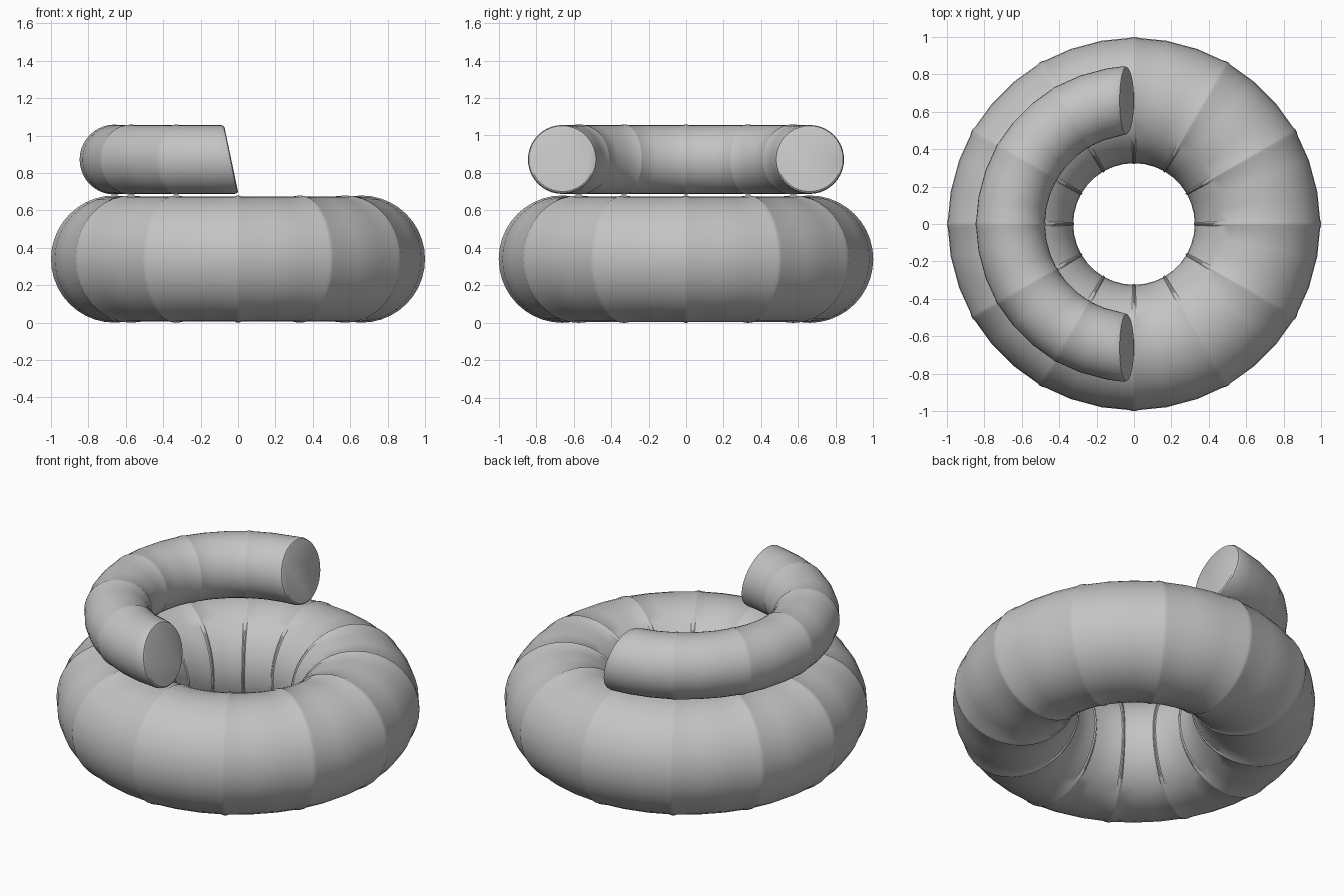
import bpy, bmesh
from math import sin, cos, radians, pi

cube = bpy.data.objects.get("Cube")
if cube:
    bpy.data.objects.remove(cube)

grey = bpy.data.materials.new("soft_grey")
grey.use_nodes = True
colour = (0.55, 0.55, 0.55, 1)
grey.diffuse_color = colour
grey.node_tree.nodes["Principled BSDF"].inputs["Base Color"].default_value = colour

SIDES = 40
MAJOR = 0.66


def ring_angles(start, end, step=10, seam=30):
    """Ring angles with a raised welded seam every 30 degrees."""
    rings = []
    for a in range(start, end + 1, step):
        if a % seam:
            rings.append((a, 0))
        else:
            rings += [(a - 1.4, 0), (a - 0.5, 0.005), (a + 0.5, 0.005), (a + 1.4, 0)]
    return rings


def swept_ring(bm, angle, radius, height):
    """Circular cross-section at one angle around the z axis."""
    a = radians(angle)
    verts = []
    for i in range(SIDES):
        t = 2 * pi * i / SIDES
        r = MAJOR + radius * cos(t)
        verts.append(bm.verts.new((r * cos(a), r * sin(a), height + radius * sin(t))))
    return verts


def end_ring(bm, side, radius, height, x):
    """Cross-section leaning back towards its top, for a slanted tube end."""
    verts = []
    for i in range(SIDES):
        t = 2 * pi * i / SIDES
        verts.append(bm.verts.new((x - 0.036 * sin(t),
                                   side * (MAJOR + radius * cos(t)),
                                   height + radius * sin(t))))
    return verts


def finish(name, bm, rings, closed):
    pairs = list(zip(rings, rings[1:]))
    if closed:
        pairs.append((rings[-1], rings[0]))
    for a, b in pairs:
        for i in range(SIDES):
            j = (i + 1) % SIDES
            bm.faces.new((a[i], a[j], b[j], b[i]))
    if not closed:
        bm.faces.new(rings[0])
        bm.faces.new(rings[-1])
    bmesh.ops.recalc_face_normals(bm, faces=bm.faces)
    mesh = bpy.data.meshes.new(name)
    bm.to_mesh(mesh)
    bm.free()
    mesh.materials.append(grey)
    obj = bpy.data.objects.new(name, mesh)
    bpy.context.collection.objects.link(obj)
    bpy.ops.object.select_all(action='DESELECT')
    obj.select_set(True)
    bpy.context.view_layer.objects.active = obj
    bpy.ops.object.shade_smooth_by_angle(angle=radians(35))


# Inflated seat ring
bm = bmesh.new()
rings = [swept_ring(bm, a, 0.335 + bump, 0.34) for a, bump in ring_angles(0, 350)]
finish("seat_ring", bm, rings, True)

# Half-ring backrest with slanted, softly rimmed ends
bm = bmesh.new()
Z, R = 0.872, 0.184
ends = [(R * 0.93, -0.036), (R * 0.975, -0.041), (R, -0.055)]
rings = [end_ring(bm, 1, r, Z, x) for r, x in ends]
rings += [swept_ring(bm, a, R + bump * 0.6, Z) for a, bump in ring_angles(100, 260)]
rings += [end_ring(bm, -1, r, Z, x) for r, x in reversed(ends)]
finish("backrest", bm, rings, False)
